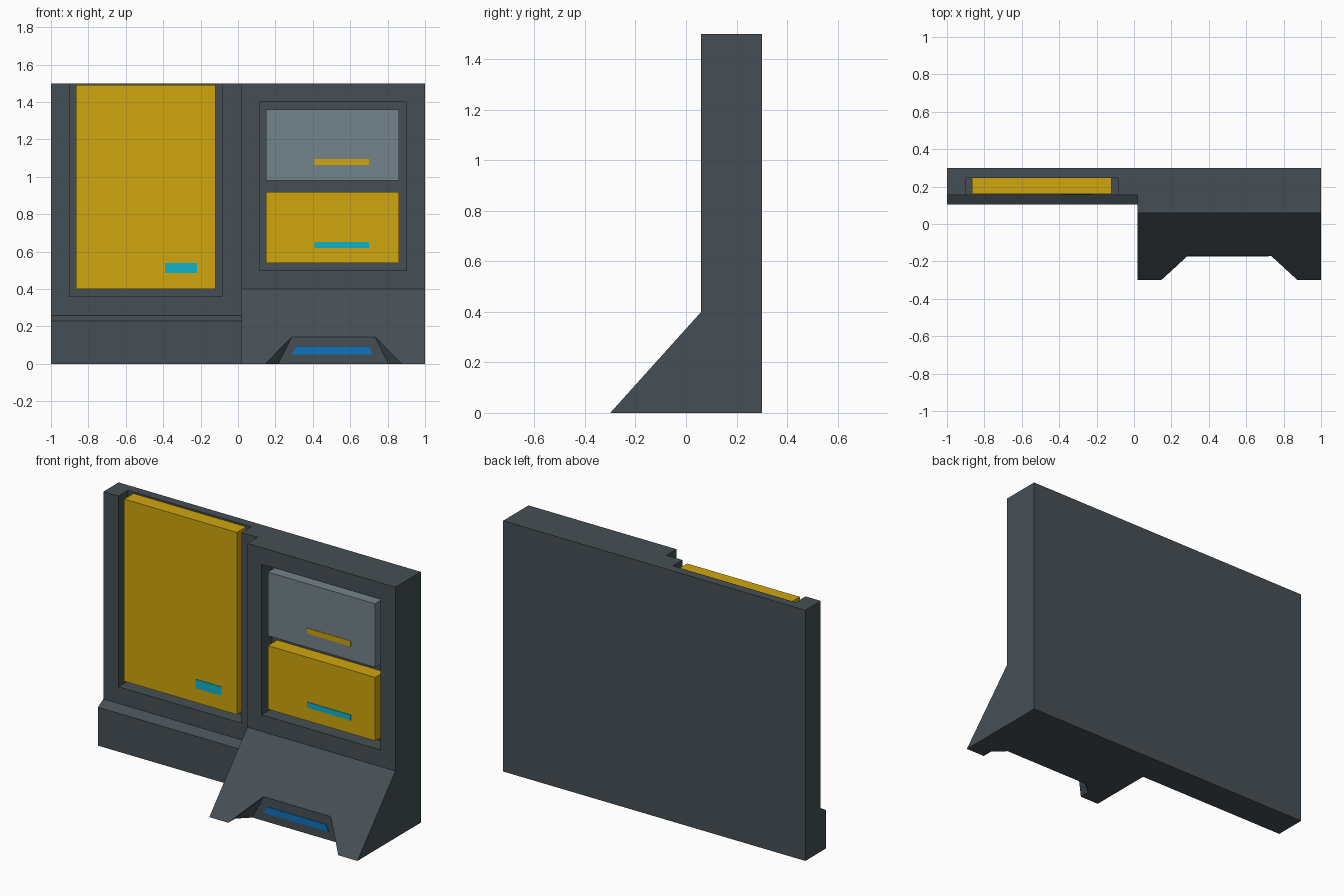
import bpy, bmesh

if "Cube" in bpy.data.objects:
    bpy.data.objects.remove(bpy.data.objects["Cube"])


def material(name, rgb):
    def lin(c):
        c /= 255
        return c / 12.92 if c <= 0.04045 else ((c + 0.055) / 1.055) ** 2.4
    m = bpy.data.materials.new(name)
    m.diffuse_color = (*[lin(c) for c in rgb], 1)
    m.use_nodes = True
    m.node_tree.nodes["Principled BSDF"].inputs["Base Color"].default_value = m.diffuse_color
    return m


DARK = material("dark_grey", (70, 79, 85))
YELLOW = material("yellow", (208, 166, 14))
GREY = material("light_grey", (116, 131, 138))
CYAN = material("cyan", (14, 178, 200))
BLUE = material("blue", (12, 115, 188))


def finish(name, bm, mat):
    bmesh.ops.recalc_face_normals(bm, faces=bm.faces)
    me = bpy.data.meshes.new(name)
    bm.to_mesh(me)
    bm.free()
    ob = bpy.data.objects.new(name, me)
    bpy.context.collection.objects.link(ob)
    me.materials.append(mat)
    return ob


def prism(name, points, offset, mat):
    """Extrude a flat outline along an offset."""
    bm = bmesh.new()
    f = bm.faces.new([bm.verts.new(p) for p in points])
    r = bmesh.ops.extrude_face_region(bm, geom=[f])
    bmesh.ops.translate(bm, vec=offset,
                        verts=[v for v in r["geom"] if isinstance(v, bmesh.types.BMVert)])
    return finish(name, bm, mat)


def box(name, x0, x1, y0, y1, z0, z1, mat):
    return prism(name, [(x0, y0, z0), (x1, y0, z0), (x1, y0, z1), (x0, y0, z1)],
                 (0, y1 - y0, 0), mat)


def side_profile(name, yz, x0, x1, mat):
    return prism(name, [(x0, y, z) for y, z in yz], (x1 - x0, 0, 0), mat)


def hull(name, points, mat):
    bm = bmesh.new()
    for p in points:
        bm.verts.new(p)
    bmesh.ops.convex_hull(bm, input=bm.verts)
    return finish(name, bm, mat)


def cut(body, cutters):
    for c in cutters:
        m = body.modifiers.new("cut", 'BOOLEAN')
        m.operation, m.solver, m.object = 'DIFFERENCE', 'EXACT', c
    dg = bpy.context.evaluated_depsgraph_get()
    me = bpy.data.meshes.new_from_object(body.evaluated_get(dg))
    body.modifiers.clear()
    body.data = me
    for c in cutters:
        bpy.data.objects.remove(c)


# Left wall with stepped plinth and a bay open at the top
left = side_profile("left_wall", [(0.30, 0), (0.105, 0), (0.105, 0.23), (0.155, 0.26),
                                  (0.155, 1.5), (0.30, 1.5)], -1, 0.02, DARK)
cut(left, [box("bay_cutter", -0.90, -0.085, 0.0, 0.247, 0.36, 1.7, DARK)])

# Right wall with sloped foot, drawer recess and foot notch
right = side_profile("right_wall", [(0.30, 0), (-0.30, 0), (0.06, 0.40),
                                    (0.06, 1.5), (0.30, 1.5)], 0.02, 1, DARK)
MID, BACK = 0.51, -0.17
notch = []
for s in (-1, 1):
    # points below the floor and in front of the slope keep the cut clean
    notch += [(MID + s * 0.293, BACK, -0.145), (MID + s * 0.222, BACK, 0.145),
              (MID + s * 0.4315, -0.43, -0.145), (MID + s * 0.3605, -0.43, 0.145)]
cut(right, [box("recess_cutter", 0.115, 0.90, -0.1, 0.155, 0.50, 1.40, DARK),
            hull("notch_cutter", [
                p for s in (-1, 1) for p in (
                    (MID + s * 0.222, BACK, 0.145),
                    (MID + s * 0.366, BACK, -0.145),
                    (MID + s * 0.362, -0.30, 0.0),
                    (MID + s * 0.506, -0.30, -0.145),
                    (MID + s * 0.362 - s * 0.0, -0.301, 0.0),
                    (MID + s * 0.222, -0.30, 0.145))], DARK)])

# Panels: tall left door and two drawers
box("left_door", -0.865, -0.12, 0.16, 0.247, 0.40, 1.49, YELLOW)
box("upper_drawer", 0.15, 0.86, 0.068, 0.155, 0.98, 1.36, GREY)
box("lower_drawer", 0.15, 0.86, 0.068, 0.155, 0.54, 0.92, YELLOW)

# Thin painted handles and foot light
box("door_handle", -0.39, -0.22, 0.157, 0.16, 0.487, 0.54, CYAN)
box("upper_drawer_handle", 0.41, 0.70, 0.065, 0.068, 1.063, 1.095, YELLOW)
box("lower_drawer_handle", 0.41, 0.70, 0.065, 0.068, 0.62, 0.653, CYAN)
prism("foot_light", [(0.287, BACK, 0.05), (0.72, BACK, 0.05),
                     (0.703, BACK, 0.09), (0.312, BACK, 0.09)], (0, -0.003, 0), BLUE)
